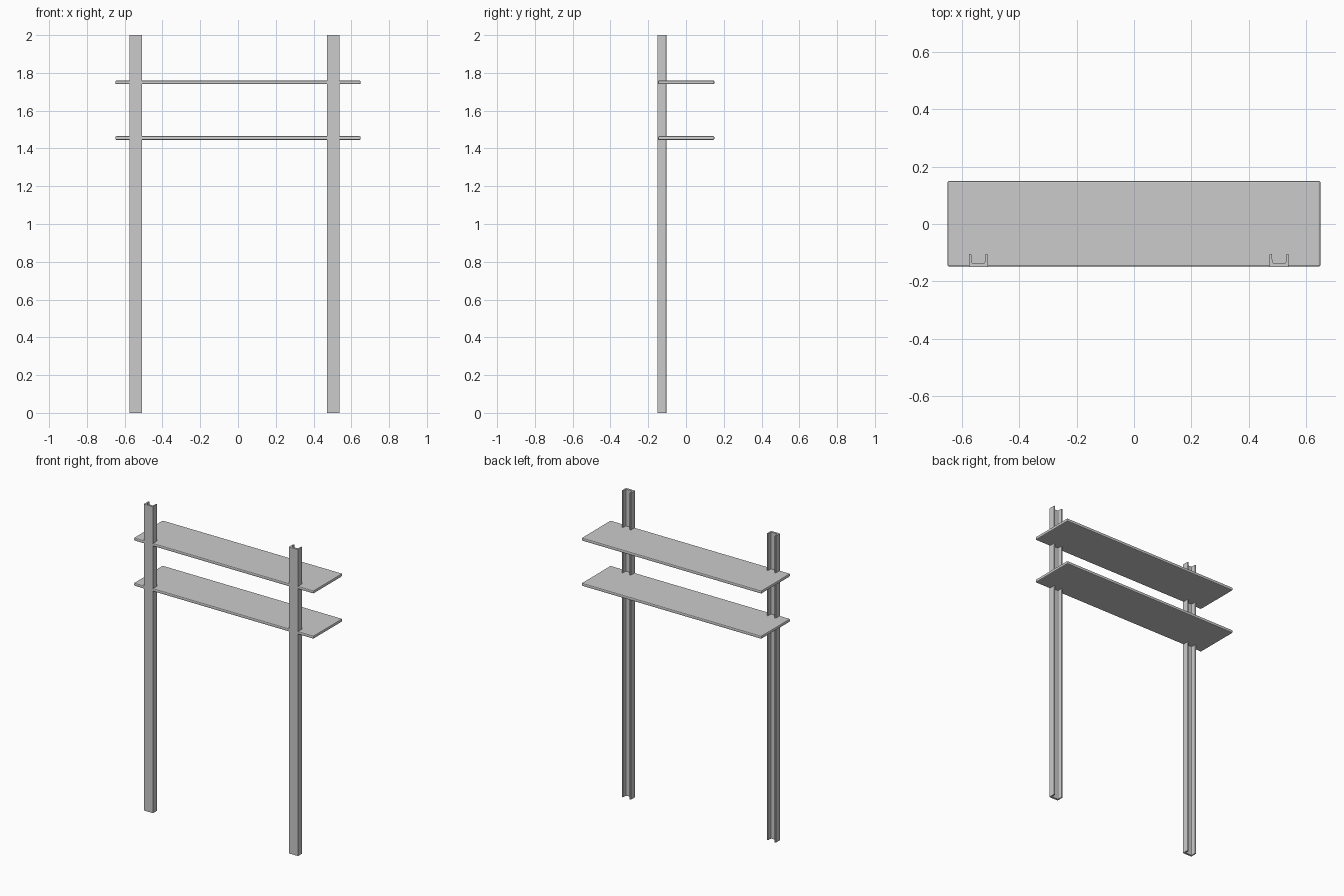
import bpy, bmesh

if "Cube" in bpy.data.objects:
    bpy.data.objects.remove(bpy.data.objects["Cube"])


def finish(name, bm):
    bmesh.ops.recalc_face_normals(bm, faces=bm.faces)
    mesh = bpy.data.meshes.new(name)
    bm.to_mesh(mesh)
    bm.free()
    obj = bpy.data.objects.new(name, mesh)
    bpy.context.collection.objects.link(obj)
    return obj


# Upright: U channel, web at the front, open towards the back
def post(name, cx):
    half = [(0.033, -0.15), (0.033, -0.106), (0.0315, -0.1045), (0.026, -0.1045),
            (0.0245, -0.106), (0.0235, -0.131), (0.0215, -0.135), (0.018, -0.1365)]
    profile = half + [(-x, y) for x, y in reversed(half)]
    bm = bmesh.new()
    face = bm.faces.new([bm.verts.new((cx + x, y, 0)) for x, y in profile])
    ext = bmesh.ops.extrude_face_region(bm, geom=[face])
    verts = [v for v in ext["geom"] if isinstance(v, bmesh.types.BMVert)]
    bmesh.ops.translate(bm, verts=verts, vec=(0, 0, 2))
    return finish(name, bm)


# Shelf: thin board with eased edges
def shelf(name, z):
    bm = bmesh.new()
    bmesh.ops.create_cube(bm, size=1)
    bmesh.ops.scale(bm, vec=(1.298, 0.298, 0.02), verts=bm.verts)
    bmesh.ops.translate(bm, vec=(0, 0.001, z), verts=bm.verts)
    obj = finish(name, bm)
    bevel = obj.modifiers.new("eased_edges", "BEVEL")
    bevel.width = 0.006
    bevel.segments = 2
    return obj


post("left_post", -0.542)
post("right_post", 0.505)
shelf("upper_shelf", 1.75)
shelf("lower_shelf", 1.455)
